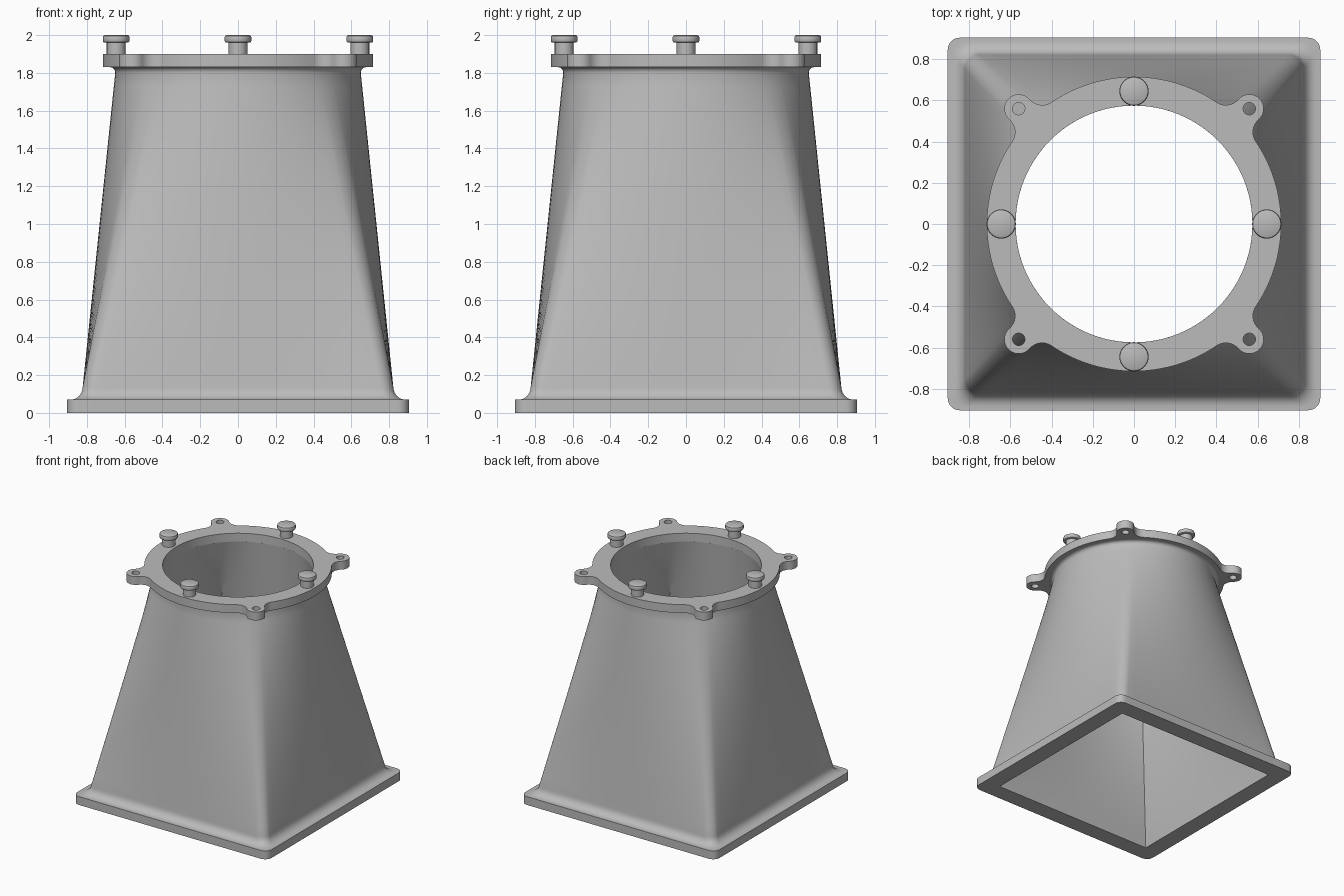
import bpy
import bmesh
from math import sin, cos, pi, radians, acos, atan2, hypot
from mathutils import Matrix, Vector

cube = bpy.data.objects.get("Cube")
if cube:
    bpy.data.objects.remove(cube)

# One grey for the whole casting
grey = bpy.data.materials.new("cast grey")
grey.use_nodes = True
grey.diffuse_color = (0.5, 0.5, 0.5, 1)
grey.node_tree.nodes["Principled BSDF"].inputs["Base Color"].default_value = (0.5, 0.5, 0.5, 1)


def finish(obj, angle=30):
    bpy.ops.object.select_all(action='DESELECT')
    obj.select_set(True)
    bpy.context.view_layer.objects.active = obj
    obj.data.materials.clear()
    obj.data.materials.append(grey)
    bpy.ops.object.shade_smooth_by_angle(angle=radians(angle))


def loft(name, rings, closed):
    """Skin a list of equal rings; join last to first, or cap both ends."""
    bm = bmesh.new()
    rows = [[bm.verts.new(p) for p in ring] for ring in rings]
    n = len(rows[0])
    pairs = list(zip(rows, rows[1:]))
    if closed:
        pairs.append((rows[-1], rows[0]))
    else:
        bm.faces.new(rows[0])
        bm.faces.new(rows[-1])
    for a, b in pairs:
        for i in range(n):
            j = (i + 1) % n
            bm.faces.new((a[i], a[j], b[j], b[i]))
    bmesh.ops.remove_doubles(bm, verts=bm.verts[:], dist=0.0001)
    bmesh.ops.recalc_face_normals(bm, faces=bm.faces[:])
    mesh = bpy.data.meshes.new(name)
    bm.to_mesh(mesh)
    bm.free()
    obj = bpy.data.objects.new(name, mesh)
    bpy.context.collection.objects.link(obj)
    finish(obj)
    return obj


def section(z, half, corner, radius, blend, flat=24, arc=8):
    """Rounded square blended into a circle (blend 0 to 1)."""
    span = radians(40 if corner else 45)
    quarter = []
    core = half - corner
    for i in range(flat + 1):
        t = 2 * i / flat - 1
        quarter.append((Vector((half, t * core, z)), t * span))
    for j in range(1, arc):
        a = pi / 2 * j / arc
        p = Vector((core + corner * cos(a), core + corner * sin(a), z))
        quarter.append((p, span + (pi / 2 - 2 * span) * j / arc))
    ring = []
    for k in range(4):
        turn = Matrix.Rotation(k * pi / 2, 3, 'Z')
        for p, a in quarter:
            q = Vector((radius * cos(a), radius * sin(a), z))
            ring.append(turn @ p.lerp(q, blend))
    return ring


# Square-to-round duct with its base flange and fillets
steps = 24
rings = [section(1.83 * i / steps, 0.76, 0, 0.575, i / steps)
         for i in range(steps, -1, -1)]
rings += [section(z, 0.905, 0.06, 1, 0) for z in (0, 0.07)]
for i in range(7):
    a = pi / 2 * i / 6
    rings.append(section(0.14 - 0.07 * cos(a), 0.885 - 0.063 * sin(a), 0.07, 1, 0))
rings += [section(0.14 + 1.66 * i / steps, 0.822, 0.07, 0.65, i / steps)
          for i in range(1, steps + 1)]
for i in range(1, 5):
    a = pi / 2 * i / 4
    rings.append(section(1.8 + 0.03 * sin(a), 1, 0.07, 0.675 - 0.025 * cos(a), 1))
loft("duct_body", rings, True)

# Top flange: ring with four lugs, filleted, and bolt holes
RING, LUG, FILLET, REACH = 0.715, 0.07, 0.08, 0.792


def arc_points(cx, cy, r, a0, a1, n):
    return [(cx + r * cos(a0 + (a1 - a0) * i / n),
             cy + r * sin(a0 + (a1 - a0) * i / n)) for i in range(n + 1)]


far, near = RING + FILLET, LUG + FILLET
tilt = acos((far ** 2 + REACH ** 2 - near ** 2) / (2 * far * REACH))
fx, fy = far * cos(tilt), far * sin(tilt)
swing = atan2(fy, fx - REACH)
upper = arc_points(fx, fy, FILLET, swing - pi, tilt - pi, 10)
lower = [(x, -y) for x, y in reversed(upper)]
lobe = (lower + arc_points(REACH, 0, LUG, -swing, swing, 24)[1:-1] + upper
        + arc_points(0, 0, RING, tilt, pi / 2 - tilt, 32)[1:-1])
outline = []
holes = [arc_points(0, 0, 0.575, 0, 2 * pi, 128)[:-1]]
for k in range(4):
    a = pi / 4 + k * pi / 2
    outline += [(x * cos(a) - y * sin(a), x * sin(a) + y * cos(a)) for x, y in lobe]
    holes.append(arc_points(REACH * cos(a), REACH * sin(a), 0.03, 0, 2 * pi, 24)[:-1])

curve = bpy.data.curves.new("top_flange", 'CURVE')
curve.dimensions = '2D'
curve.fill_mode = 'BOTH'
curve.extrude = 0.035
for loop in [outline] + holes:
    spline = curve.splines.new('POLY')
    spline.points.add(len(loop) - 1)
    for point, (x, y) in zip(spline.points, loop):
        point.co = (x, y, 0, 1)
    spline.use_cyclic_u = True
flange = bpy.data.objects.new("top_flange", curve)
flange.location.z = 1.865
bpy.context.collection.objects.link(flange)
bpy.ops.object.select_all(action='DESELECT')
flange.select_set(True)
bpy.context.view_layer.objects.active = flange
bpy.ops.object.convert(target='MESH')
flange = bpy.context.view_layer.objects.active
bm = bmesh.new()
bm.from_mesh(flange.data)
bmesh.ops.remove_doubles(bm, verts=bm.verts[:], dist=0.0001)
bmesh.ops.recalc_face_normals(bm, faces=bm.faces[:])
bm.to_mesh(flange.data)
bm.free()
finish(flange)

# Four headed locating pins
profile = [(0.05, 1.89), (0.05, 1.96), (0.062, 1.96), (0.068, 1.963), (0.071, 1.97),
           (0.071, 1.987), (0.068, 1.996), (0.06, 2.0)]
for k, side in enumerate(("left", "back", "right", "front")):
    a = k * pi / 2
    cx, cy = 0.645 * cos(a), 0.645 * sin(a)
    loft(side + "_pin", [[(x, y, z) for x, y in arc_points(cx, cy, r, 0, 2 * pi, 40)[:-1]]
                         for r, z in profile], False)
